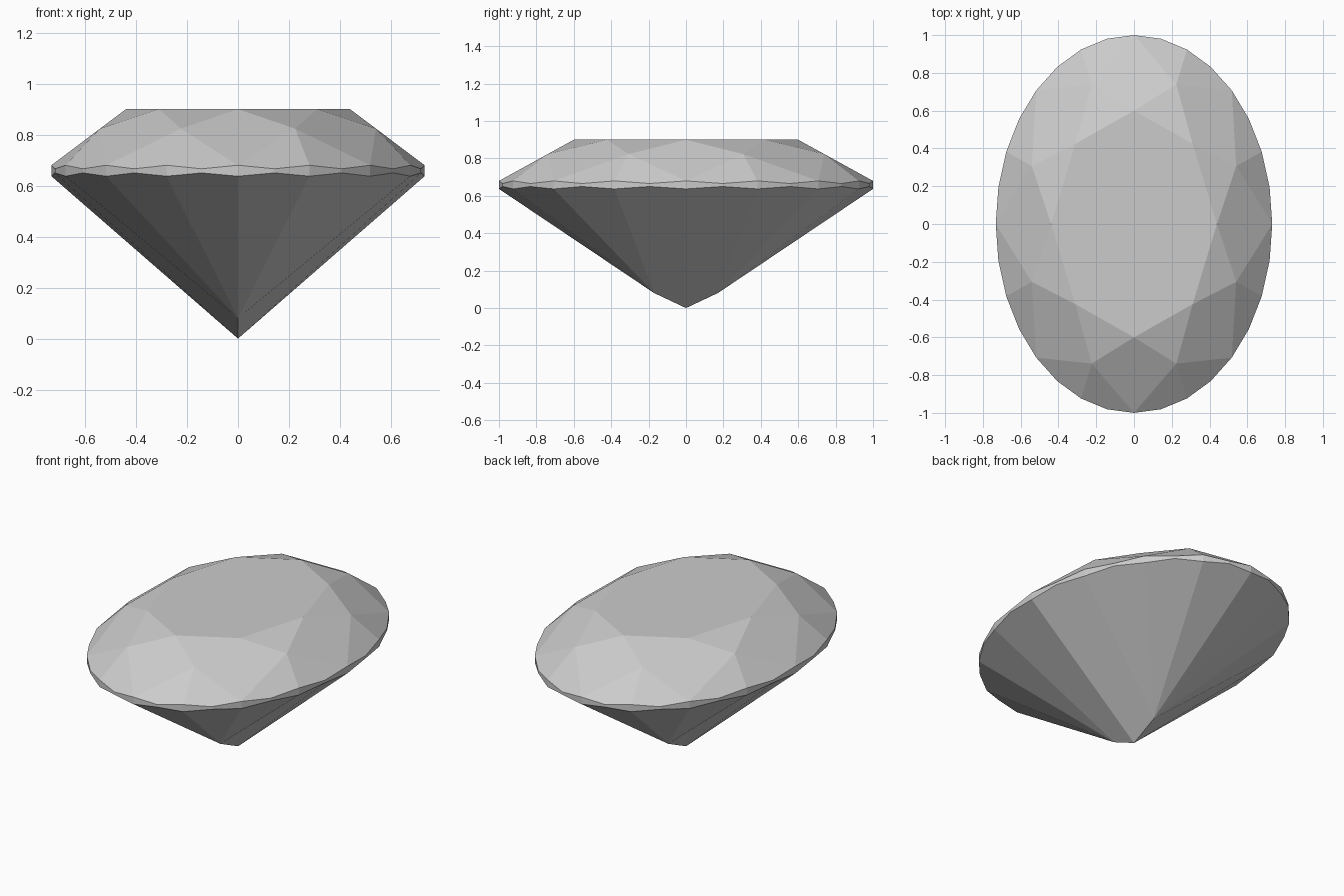
import bpy, bmesh, math

if "Cube" in bpy.data.objects:
    bpy.data.objects.remove(bpy.data.objects["Cube"])

WIDTH = 0.732          # x radius of the oval, y radius is 1
N = 32                 # girdle points

bm = bmesh.new()


def point(k, r, z):
    """Vertex on the oval at step k of 32, starting at +y."""
    a = 2 * math.pi * k / N
    return bm.verts.new((WIDTH * r * math.sin(a), r * math.cos(a), z))


# Rings: table corners, star points, scalloped girdle edges
table = [point(4 * i, 0.6, 0.9) for i in range(8)]
star = [point(4 * i + 2, 0.8, 0.8235) for i in range(8)]
upper = [point(k, 1, 0.666 if k % 2 else 0.68) for k in range(N)]
lower = [point(k, 1, 0.65 if k % 2 else 0.637) for k in range(N)]

# Crown: table, star triangles, kites and upper girdle facets
bm.faces.new(table)
for i in range(8):
    k = 4 * i
    bm.faces.new((table[i], table[(i + 1) % 8], star[i]))
    bm.faces.new((table[i], star[i], upper[k], star[i - 1]))
    for j in (k, k + 2):
        bm.faces.new((star[i], upper[j], upper[j + 1], upper[(j + 2) % N]))

# Girdle band
for k in range(N):
    n = (k + 1) % N
    bm.faces.new((upper[k], upper[n], lower[n], lower[k]))

# Pavilion: facets fan to the short keel, side facets also reach the culet
culet = bm.verts.new((0, 0, 0))
keel = {s: bm.verts.new((0, s * 0.17, 0.08)) for s in (1, -1)}
for k in range(0, N, 2):
    edge = [lower[k], lower[k + 1], lower[(k + 2) % N]]
    end = keel[1 if math.cos(2 * math.pi * (k + 1) / N) > 0 else -1]
    if k in (6, 22):
        tip = [culet, end]
    elif k in (8, 24):
        tip = [end, culet]
    else:
        tip = [end]
    bm.faces.new(edge + tip)

bmesh.ops.recalc_face_normals(bm, faces=bm.faces)
mesh = bpy.data.meshes.new("oval_gem")
bm.to_mesh(mesh)
bm.free()
gem = bpy.data.objects.new("oval_gem", mesh)
bpy.context.collection.objects.link(gem)
